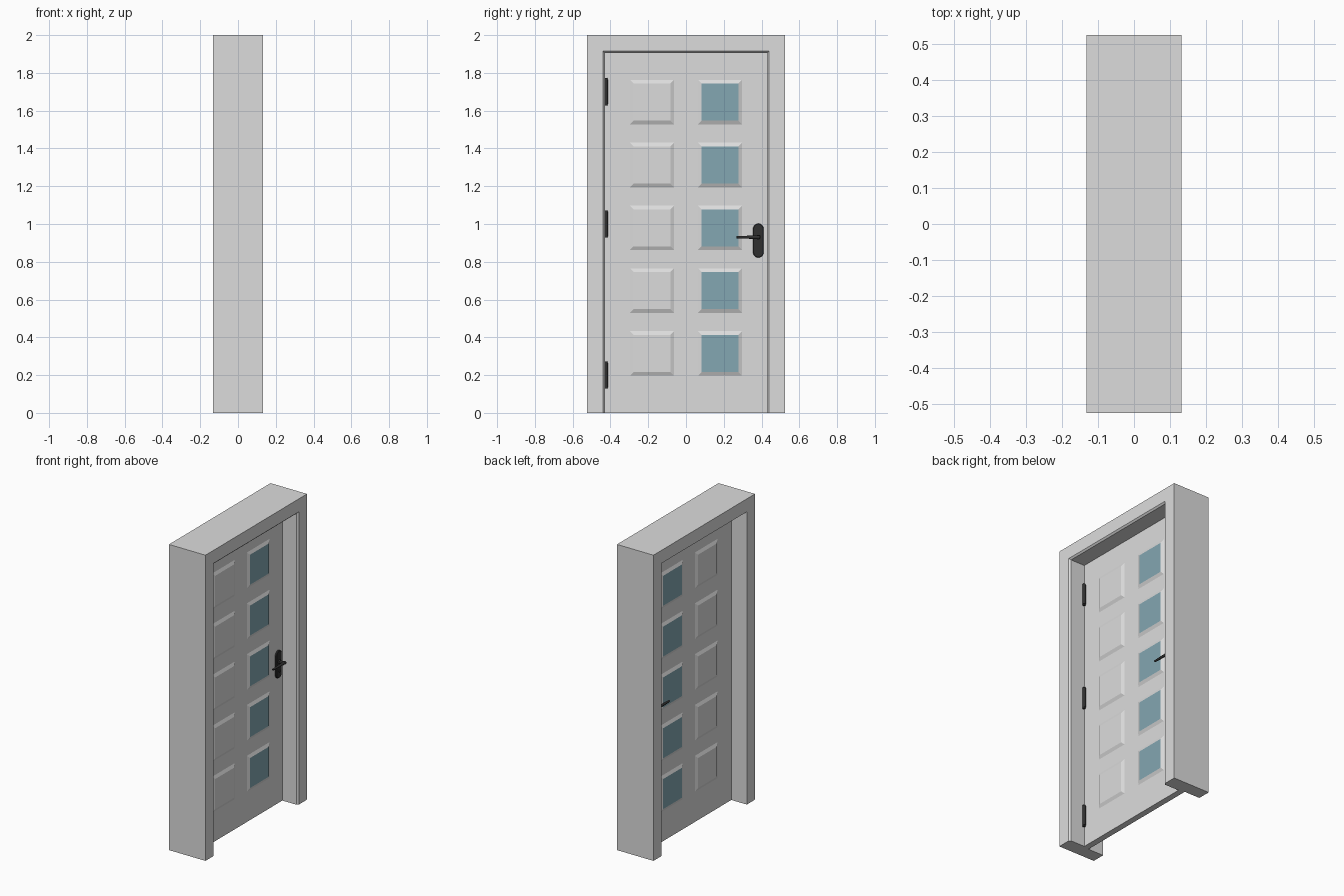
import bpy, bmesh, math
from mathutils import Matrix, Vector

cube = bpy.data.objects.get("Cube")
if cube:
    bpy.data.objects.remove(cube)


def material(name, rgb):
    m = bpy.data.materials.new(name)
    m.use_nodes = True
    m.diffuse_color = (*rgb, 1)
    m.node_tree.nodes["Principled BSDF"].inputs["Base Color"].default_value = (*rgb, 1)
    return m


GREY = material("painted grey", (0.72, 0.72, 0.72))
GLASS = material("blue glass", (0.23, 0.385, 0.445))
BLACK = material("black metal", (0.03, 0.03, 0.03))


def finish(name, bm, mats, smooth=False):
    bmesh.ops.recalc_face_normals(bm, faces=bm.faces)
    me = bpy.data.meshes.new(name)
    bm.to_mesh(me)
    bm.free()
    for m in mats:
        me.materials.append(m)
    ob = bpy.data.objects.new(name, me)
    bpy.context.collection.objects.link(ob)
    if smooth:
        bpy.ops.object.select_all(action='DESELECT')
        ob.select_set(True)
        bpy.context.view_layer.objects.active = ob
        bpy.ops.object.shade_smooth_by_angle(angle=math.radians(35))


def loft(bm, rings, caps=None):
    """Skin equal-length rings of points and close both ends; return the last cap."""
    vs = [[bm.verts.new(p) for p in r] for r in rings]
    n = len(vs[0])
    for a, b in zip(vs, vs[1:]):
        for i in range(n):
            j = (i + 1) % n
            bm.faces.new((a[i], a[j], b[j], b[i]))
    for end in (vs[0], vs[-1]):
        for corners in caps or [range(n)]:
            face = bm.faces.new([end[i] for i in corners])
    return face


def rect(x, y, z, hy, hz):
    return [(x, y + a * hy, z + b * hz) for a, b in ((-1, -1), (1, -1), (1, 1), (-1, 1))]


def cylinder(bm, radius, length, centre, axis, radius2=None, sides=20):
    rot = Vector((0, 0, 1)).rotation_difference(Vector(axis)).to_matrix().to_4x4()
    bmesh.ops.create_cone(bm, cap_ends=True, segments=sides, radius1=radius,
                          radius2=radius if radius2 is None else radius2, depth=length,
                          matrix=Matrix.Translation(centre) @ rot)


DEPTH, HALF, TOP = 0.132, 0.525, 2.0
OPEN_Y, OPEN_Z, LIP = 0.43, 1.905, 0.01
FACE = 0.02          # half thickness of the door leaf
RAISE = 0.009        # height of the raised panels

# Frame: U section, rebated behind the leaf and chamfered at the hinge side
bm = bmesh.new()
rings = []
for x, lip in ((-DEPTH, LIP), (-FACE, LIP), (-FACE, 0), (DEPTH - LIP, 0), (DEPTH, LIP)):
    y, z = OPEN_Y + lip, OPEN_Z + lip
    rings.append([(x, -HALF, 0), (x, -HALF, TOP), (x, HALF, TOP), (x, HALF, 0),
                  (x, y, 0), (x, y, z), (x, -y, z), (x, -y, 0)])
loft(bm, rings, [(0, 1, 6, 7), (1, 2, 5, 6), (2, 3, 4, 5)])
finish("door_frame", bm, [GREY])

# Door leaf
bm = bmesh.new()
mid = OPEN_Z / 2
loft(bm, [rect(x, 0, mid, OPEN_Y, mid) for x in (-FACE, FACE)])
finish("door_leaf", bm, [GREY])

# Raised panels in two columns, the +y column glazed
bm = bmesh.new()
for side in (-1, 1):
    for row in range(5):
        z = 0.315 + row * 0.3325
        for y in (-0.18, 0.18):
            top = loft(bm, [rect(side * FACE, y, z, 0.117, 0.118),
                            rect(side * (FACE + RAISE), y, z, 0.097, 0.098)])
            top.material_index = int(y > 0)
finish("raised_panels", bm, [GREY, GLASS])

# Hinges on the +x side: a knuckle barrel with small end caps
bm = bmesh.new()
for z in (0.2, 1.0, 1.7):
    cylinder(bm, 0.0105, 0.13, (FACE + 0.008, -0.423, z), (0, 0, 1))
    for s in (-1, 1):
        cylinder(bm, 0.008, 0.007, (FACE + 0.008, -0.423, z + s * 0.0685), (0, 0, 1))
finish("hinges", bm, [BLACK], True)

# Handles on both sides
HY, HZ = 0.383, 0.93
for side, label in ((1, "left"), (-1, "right")):
    # Rounded back plate with a slimmer outer face
    bm = bmesh.new()
    rings = []
    for x, r in ((FACE, 0.028), (FACE + 0.008, 0.028), (FACE + 0.011, 0.025)):
        ring = []
        for start, shift in ((0, 0.062), (math.pi, -0.062)):
            for i in range(12):
                a = start + math.pi * i / 11
                ring.append((side * x, HY + r * math.cos(a), 0.912 + shift + r * math.sin(a)))
        rings.append(ring)
    loft(bm, rings)
    # Key cylinder
    cylinder(bm, 0.009, 0.006, (side * (FACE + 0.013), HY, 0.87), (1, 0, 0))
    finish("handle_plate_" + label, bm, [BLACK], True)

    # Spindle and tapered lever
    bm = bmesh.new()
    cylinder(bm, 0.013, 0.012, (side * (FACE + 0.014), HY, HZ), (1, 0, 0))
    cylinder(bm, 0.009, 0.046, (side * (FACE + 0.029), HY, HZ), (1, 0, 0))
    cylinder(bm, 0.01, 0.125, (side * (FACE + 0.045), HY - 0.0525, HZ), (0, -1, 0), 0.006)
    finish("handle_lever_" + label, bm, [BLACK], True)
